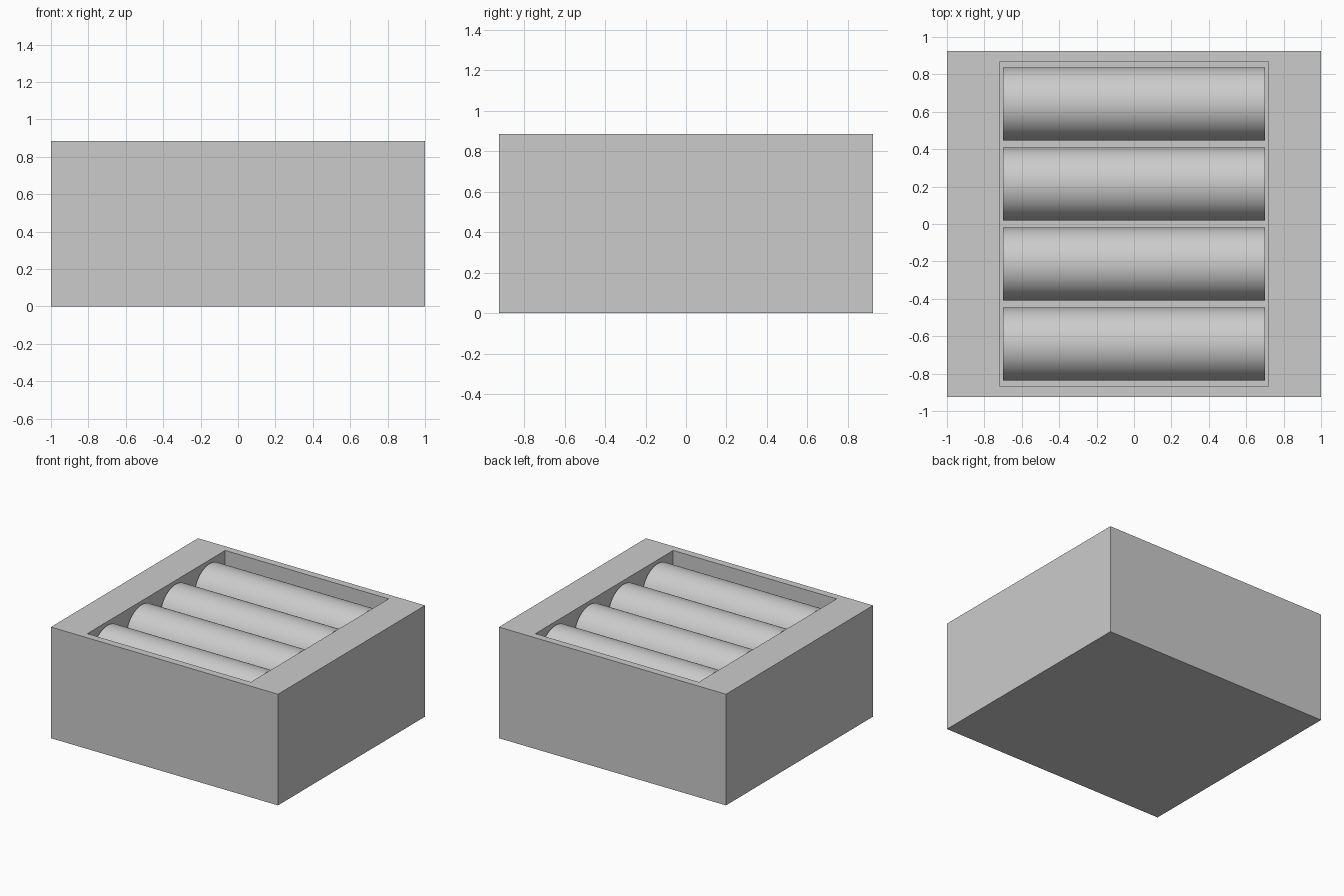
import bpy
import bmesh
import math
from mathutils import Matrix

if "Cube" in bpy.data.objects:
    bpy.data.objects.remove(bpy.data.objects["Cube"], do_unlink=True)

WIDTH, DEPTH, HEIGHT = 2.0, 1.85, 0.885
POCKET_X, POCKET_Y, FLOOR_Z = 0.72, 0.867, 0.46
RADIUS, LENGTH, PITCH, AXIS_Z = 0.195, 1.40, 0.428, 0.676

grey = bpy.data.materials.new("light grey")
grey.use_nodes = True
grey.diffuse_color = (0.6, 0.6, 0.6, 1)
grey.node_tree.nodes["Principled BSDF"].inputs["Base Color"].default_value = (0.6, 0.6, 0.6, 1)


def add_object(name, bm):
    bmesh.ops.recalc_face_normals(bm, faces=bm.faces)
    mesh = bpy.data.meshes.new(name)
    bm.to_mesh(mesh)
    bm.free()
    mesh.materials.append(grey)
    obj = bpy.data.objects.new(name, mesh)
    bpy.context.collection.objects.link(obj)
    return obj


# Housing: a block whose top face is inset and pushed down into a pocket
bm = bmesh.new()
bmesh.ops.create_cube(bm, size=1)
bmesh.ops.scale(bm, vec=(WIDTH, DEPTH, HEIGHT), verts=bm.verts)
bmesh.ops.translate(bm, vec=(0, 0, HEIGHT / 2), verts=bm.verts)
top = max(bm.faces, key=lambda f: f.calc_center_median().z)
bmesh.ops.inset_individual(bm, faces=[top], thickness=0.03)
for v in top.verts:
    v.co.x = math.copysign(POCKET_X, v.co.x)
    v.co.y = math.copysign(POCKET_Y, v.co.y)
floor = bmesh.ops.extrude_discrete_faces(bm, faces=[top])["faces"][0]
for v in floor.verts:
    v.co.z = FLOOR_Z
add_object("housing", bm)

# Four parallel rollers lying across the pocket
for i in range(4):
    bm = bmesh.new()
    bmesh.ops.create_cone(bm, cap_ends=True, segments=64, radius1=RADIUS,
                          radius2=RADIUS, depth=LENGTH,
                          matrix=Matrix.Rotation(math.pi / 2, 4, "Y"))
    roller = add_object(f"roller_{i + 1}", bm)
    roller.location = (0, (i - 1.5) * PITCH, AXIS_Z)
    bpy.ops.object.select_all(action="DESELECT")
    roller.select_set(True)
    bpy.context.view_layer.objects.active = roller
    bpy.ops.object.shade_smooth_by_angle(angle=math.radians(30))
